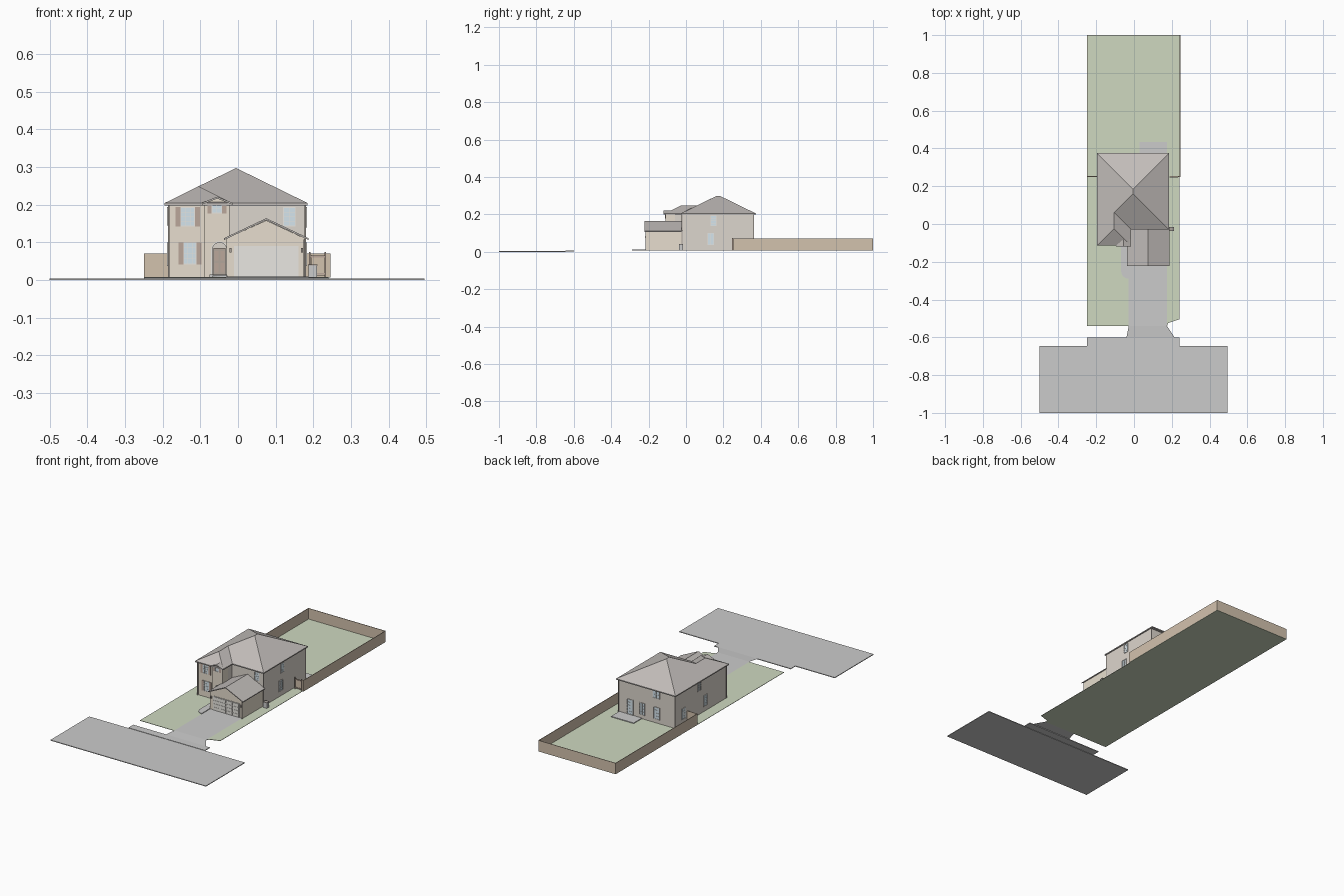
import bpy, bmesh, math

if "Cube" in bpy.data.objects:
    bpy.data.objects.remove(bpy.data.objects["Cube"])

def mat(name, r, g, b):
    m = bpy.data.materials.new(name)
    m.diffuse_color = (r, g, b, 1)
    m.use_nodes = True
    m.node_tree.nodes["Principled BSDF"].inputs["Base Color"].default_value = m.diffuse_color
    return m

STUCCO = mat("stucco", .72, .67, .61)
BRICK = mat("warm_stucco", .80, .73, .62)
ROOF = mat("shingle", .54, .51, .49)
TRIM = mat("trim", .82, .80, .76)
DARK = mat("gutter", .40, .36, .33)
GLASS = mat("glass", .66, .78, .85)
SHUTTER = mat("shutter", .50, .39, .33)
DOOR = mat("door", .45, .38, .33)
WOOD = mat("fence_wood", .65, .54, .42)
GRASS = mat("grass", .62, .69, .53)
ASPHALT = mat("asphalt", .58, .58, .57)
CONCRETE = mat("concrete", .76, .75, .73)


def build(name, verts, faces, m):
    me = bpy.data.meshes.new(name)
    me.from_pydata(verts, [], faces)
    bm = bmesh.new()
    bm.from_mesh(me)
    bmesh.ops.recalc_face_normals(bm, faces=bm.faces)
    bm.to_mesh(me)
    bm.free()
    me.materials.append(m)
    ob = bpy.data.objects.new(name, me)
    bpy.context.collection.objects.link(ob)
    return ob


def extrude(name, low, high, m):
    n = len(low)
    faces = [tuple(range(n)), tuple(range(n, 2 * n))]
    faces += [(i, (i + 1) % n, n + (i + 1) % n, n + i) for i in range(n)]
    return build(name, low + high, faces, m)


def slab(name, pts, z0, z1, m):
    return extrude(name, [(x, y, z0) for x, y in pts], [(x, y, z1) for x, y in pts], m)


def prism(name, pts, y0, y1, m):
    return extrude(name, [(x, y0, z) for x, z in pts], [(x, y1, z) for x, z in pts], m)


def boxes(name, items, m):
    """One object from many boxes (x0, x1, y0, y1, z0, z1)."""
    v, f = [], []
    for x0, x1, y0, y1, z0, z1 in items:
        o = len(v)
        v += [(x, y, z) for z in (z0, z1) for x, y in ((x0, y0), (x1, y0), (x1, y1), (x0, y1))]
        f += [tuple(o + i for i in q) for q in
              ((0, 1, 2, 3), (4, 5, 6, 7), (0, 1, 5, 4), (1, 2, 6, 5), (2, 3, 7, 6), (3, 0, 4, 7))]
    return build(name, v, f, m)


def on_wall(side, wall, u0, u1, z0, z1, d):
    """Box standing d proud of a wall facing the given side."""
    s = -1 if side in ("front", "left") else 1
    a, b = sorted((wall - s * .001, wall + s * d))
    return (u0, u1, a, b, z0, z1) if side in ("front", "back") else (a, b, u0, u1, z0, z1)


def window(name, side, wall, u0, u1, z0, z1, cols=2, rows=4, shutter=0):
    boxes(name + "_glass", [on_wall(side, wall, u0, u1, z0, z1, .001)], GLASS)
    t, bars = .0022, []
    for a in (u0, u1 - t):
        bars.append(on_wall(side, wall, a, a + t, z0, z1, .003))
    for a in (z0, z1 - t):
        bars.append(on_wall(side, wall, u0, u1, a, a + t, .003))
    for i in range(1, cols):
        c = u0 + (u1 - u0) * i / cols
        bars.append(on_wall(side, wall, c - .0006, c + .0006, z0, z1, .002))
    for i in range(1, rows):
        c = z0 + (z1 - z0) * i / rows
        bars.append(on_wall(side, wall, u0, u1, c - .0006, c + .0006, .002))
    boxes(name + "_frame", bars, TRIM)
    if shutter:
        boxes(name + "_shutters", [on_wall(side, wall, u0 - shutter, u0, z0, z1, .003),
                                   on_wall(side, wall, u1, u1 + shutter, z0, z1, .003)], SHUTTER)


def gable_roof(name, xc, half, ze, zr, y0, y1, t):
    prism(name, [(xc - half, ze), (xc, zr), (xc + half, ze),
                 (xc + half, ze - t), (xc, zr - t), (xc - half, ze - t)], y0, y1, ROOF)


# Ground: road, pavement, lawn, driveway, walkway, patio
boxes("road", [(-.5, .495, -1, -.645, 0, .004)], ASPHALT)
boxes("pavement", [(-.25, .24, -.645, -.6, .002, .006)], CONCRETE)
slab("lawn", [(-.25, -.54), (.175, -.54), (.18, -.525), (.24, -.505), (.24, .25),
              (.245, .25), (.245, 1), (-.25, 1)], .006, .008, GRASS)
flare = [(-.04, -.6, .006), (.215, -.6, .006), (.175, -.54, .0095), (.175, -.21, .0095),
         (-.028, -.21, .0095), (-.028, -.54, .0095)]
build("driveway", flare, [(0, 1, 2, 5), (2, 3, 4, 5)], CONCRETE)
arc = [math.radians(180 + 15 * i) for i in range(7)]
slab("walkway", [(-.03, -.24), (-.03, -.1), (-.068, -.1), (-.068, -.24)]
     + [(-.028 + .04 * math.cos(a), -.25 + .04 * math.sin(a)) for a in arc],
     .007, .012, CONCRETE)
boxes("porch_step", [(-.075, -.026, -.125, -.06, .007, .015)], CONCRETE)
boxes("patio", [(.03, .175, .36, .435, .007, .012)], CONCRETE)

# House walls
slab("house_walls", [(-.185, .36), (-.185, -.1), (-.085, -.1), (-.085, -.06), (-.025, -.06),
                     (-.025, -.02), (.18, -.02), (.18, .36)], .007, .2, STUCCO)
boxes("front_wall_facing", [(-.185, -.088, -.103, -.099, .007, .2)], BRICK)

# Hipped main roof with front wing
e, r, w = .204, .297, .2485
rim = [(-.195, -.115), (-.015, -.115), (-.015, -.03), (.185, -.03), (.185, .375), (-.195, .375)]
top = [(-.105, -.025, w), (-.105, .06, w), (-.005, .16, r), (-.005, .185, r)]
build("main_roof", [(x, y, e) for x, y in rim] + top + [(x, y, e - .006) for x, y in rim],
      [(0, 1, 6), (1, 2, 7, 6), (2, 3, 8, 7), (3, 4, 9, 8), (4, 5, 9), (5, 0, 6, 7, 8, 9),
       tuple(range(10, 16))] + [(i, (i + 1) % 6, 10 + (i + 1) % 6, 10 + i) for i in range(6)], ROOF)

# Entry bay: gabled wall with an arched opening, and its trim
cx, cr, cz = -.049, .019, .08
arch = [(cx + cr * math.cos(math.radians(a)), cz + cr * math.sin(math.radians(a)))
        for a in range(0, 181, 15)]
prism("entry_bay", [(-.09, .007), (-.09, .203), (-.055, .216), (-.022, .203), (-.022, .007),
                    (cx + cr, .007)] + arch + [(cx - cr, .007)], -.11, -.058, BRICK)
big = [(cx + (x - cx) * 1.18, cz + (z - cz) * 1.18) for x, z in arch]
prism("entry_arch_trim", [(big[0][0], .007)] + big + [(big[-1][0], .007), (arch[-1][0], .007)]
      + arch[::-1] + [(arch[0][0], .007)], -.113, -.109, TRIM)
gable_roof("entry_roof", -.055, .04, .205, .221, -.119, -.08, .005)
boxes("front_door", [(-.065, -.033, -.064, -.06, .015, .085)], DOOR)
boxes("front_door_panels", [(a, a + .01, -.0655, -.063, z, z + .025)
                            for a in (-.062, -.046) for z in (.02, .052)], SHUTTER)

# Garage
prism("garage_walls", [(-.03, .007), (-.03, .11), (.075, .158), (.178, .11), (.178, .007)],
      -.213, -.019, BRICK)
gable_roof("garage_roof", .075, .112, .111, .164, -.222, -.019, .005)
boxes("garage_door", [(-.01, .161, -.2155, -.213, .009, .09)], TRIM)
boxes("garage_door_panels", [(-.006 + .0415 * i, .032 + .0415 * i, -.217, -.215,
                              .012 + .0195 * j, .028 + .0195 * j)
                             for i in range(4) for j in range(4)], TRIM)
boxes("garage_lamps", [(x - .003, x + .003, -.219, -.212, .073, .085) for x in (-.02, .17)], DARK)

# Windows on all four sides
window("front_upper_window", "front", -.103, -.153, -.114, .142, .193, 3, 4, .013)
window("front_lower_window", "front", -.103, -.145, -.11, .041, .1, 3, 4, .013)
window("entry_window", "front", -.11, -.07, -.042, .177, .2, 2, 2, .011)
window("front_right_window", "front", -.02, .12, .153, .142, .193, 2, 4)
window("right_upper_window", "right", .18, .131, .163, .139, .193)
window("right_lower_window", "right", .18, .115, .15, .037, .1)
window("left_upper_window", "left", -.185, .13, .16, .145, .193)
window("left_lower_window", "left", -.185, .27, .305, .037, .1)
window("left_front_window", "left", -.185, .07, .105, .037, .1)
window("back_upper_window", "back", .36, -.085, -.04, .15, .193, 2, 2)
window("back_lower_window", "back", .36, -.085, -.045, .03, .1)
window("back_middle_window", "back", .36, .01, .045, .03, .1)
window("back_door", "back", .36, .085, .125, .013, .1, 2, 5)

# Downspouts at the corners
boxes("downspouts", [(x - .002, x + .002, y - .002, y + .002, .008, z) for x, y, z in
                     ((-.184, -.105, .2), (.178, -.022, .2), (.176, -.215, .108),
                      (-.184, .362, .2), (.178, .362, .2))], DARK)

# Back garden fence with side gate
t, z0, z1 = .003, .007, .07
boxes("fence", [(-.25, -.25 + t, .25, 1, z0, z1), (.245 - t, .245, .25, 1, z0, z1),
                (-.25, .245, 1 - t, 1, z0, z1), (-.25, -.185, .25, .25 + t, z0, z1),
                (.232, .245, .25, .25 + t, z0, z1)], WOOD)
boxes("gate", [(.194, .23, .25, .253, .011, .066)], WOOD)
boxes("gate_posts", [(x - .002, x + .002, .246, .252, z0, .074) for x in (.191, .232)]
      + [(.191, .232, .247, .25, z, z + .004) for z in (.014, .06)], SHUTTER)

# Air conditioner beside the house
boxes("air_conditioner", [(.187, .21, -.037, -.016, .008, .04)], CONCRETE)
boxes("air_conditioner_lid", [(.186, .211, -.038, -.015, .038, .041)], DARK)
